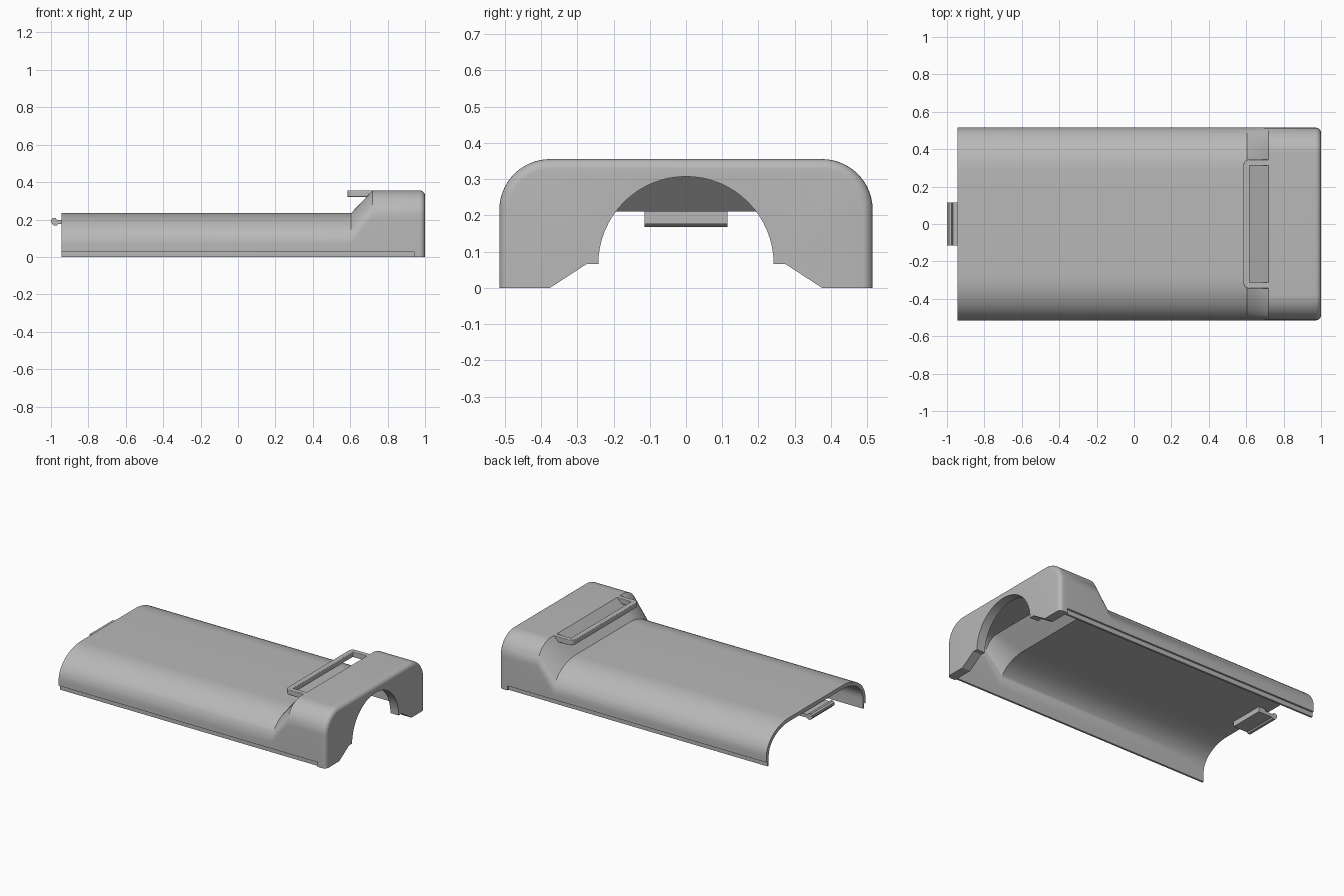
import bpy, bmesh, math

cube = bpy.data.objects.get("Cube")
if cube:
    bpy.data.objects.remove(cube, do_unlink=True)

# Single plastic colour
grey = bpy.data.materials.new("light grey plastic")
grey.use_nodes = True
GREY = (0.48, 0.48, 0.48, 1)
grey.diffuse_color = GREY
grey.node_tree.nodes["Principled BSDF"].inputs["Base Color"].default_value = GREY

HALF, THICK, LIP = 0.515, 0.025, 0.03
OPEN_X, SLOPE_X0, SLOPE_X1, WALL_X = -0.945, 0.605, 0.72, 0.94


def finish(name, bm, bevel=0):
    bmesh.ops.recalc_face_normals(bm, faces=bm.faces[:])
    mesh = bpy.data.meshes.new(name)
    bm.to_mesh(mesh)
    bm.free()
    mesh.materials.append(grey)
    ob = bpy.data.objects.new(name, mesh)
    bpy.context.collection.objects.link(ob)
    bpy.ops.object.select_all(action='DESELECT')
    ob.select_set(True)
    bpy.context.view_layer.objects.active = ob
    bpy.ops.object.shade_smooth_by_angle(angle=math.radians(30))
    if bevel:
        mod = ob.modifiers.new("rounded edges", 'BEVEL')
        mod.width, mod.segments = bevel, 3
        mod.limit_method = 'ANGLE'
    return ob


def loft(name, rings, caps=True, bevel=0):
    """Join closed rings of 3D points in order, with capped ends."""
    bm = bmesh.new()
    rows = [[bm.verts.new(p) for p in ring] for ring in rings]
    n = len(rows[0])
    for r, s in zip(rows, rows[1:]):
        for i in range(n):
            j = (i + 1) % n
            bm.faces.new((r[i], r[j], s[j], s[i]))
    if caps:
        bm.faces.new(rows[0])
        bm.faces.new(rows[-1])
    return finish(name, bm, bevel)


def arch(top, ry, rz, base, inset=0, steps=16):
    """Flat-topped arch with elliptical corners, from +y round to -y."""
    cy, cz = HALF - ry, top - rz
    half = [(HALF - inset, base)]
    for i in range(steps + 1):
        t = math.pi / 2 * i / steps
        half.append((cy + (ry - inset) * math.cos(t), cz + (rz - inset) * math.sin(t)))
    return half + [(-y, z) for y, z in reversed(half)]


def low(base, inset=0):
    return arch(0.235, 0.235, 0.17, base, inset)


def high(base, inset=0):
    return arch(0.355, 0.14, 0.14, base, inset)


# Hollow cover shell: low body, sloped shoulder, tall head
rings = []
for x, shape, shift in ((OPEN_X, low, 0), (SLOPE_X0, low, 0.012),
                        (SLOPE_X1, high, 0.012), (WALL_X, high, 0)):
    outer = [(x, y, z) for y, z in shape(LIP)]
    inner = [(x + shift, y, z) for y, z in shape(LIP, THICK)]
    rings.append(outer + inner[::-1])
loft("cover_shell", rings)

# End wall with arched opening and a rounded outer rim
ARCH_R, ARCH_Z = 0.242, 0.065
opening = [(-0.375, 0), (-0.275, ARCH_Z)]
for i in range(33):
    t = math.pi * (1 - i / 32)
    opening.append((ARCH_R * math.cos(t), ARCH_Z + ARCH_R * math.sin(t)))
opening += [(0.275, ARCH_Z), (0.375, 0)]
RIM = 0.028
steps = [(WALL_X, 0)]
for i in range(7):
    t = math.pi / 2 * i / 6
    steps.append((1 - RIM + RIM * math.sin(t), RIM * (1 - math.cos(t))))
loft("end_wall", [[(x, y, z) for y, z in high(0, inset) + opening] for x, inset in steps])

# Inset locating lips under both long edges
for side, label in ((1, "back"), (-1, "front")):
    section = [(0.49, 0), (0.503, 0), (0.503, LIP + 0.004), (0.49, LIP + 0.004)]
    loft(label + "_lip", [[(x, side * y, z) for y, z in section] for x in (OPEN_X, WALL_X)])

# U-shaped strap loop standing off the shoulder
X0, Y0, BAR, R = 0.585, 0.345, 0.033, 0.03


def loop_half(x0, y0, r):
    pts = [(SLOPE_X1 + 0.005, y0)]
    for i in range(7):
        t = math.pi / 2 * i / 6
        pts.append((x0 + r - r * math.sin(t), y0 - r + r * math.cos(t)))
    return pts


def loop_path(x0, y0, r):
    half = loop_half(x0, y0, r)
    return half + [(x, -y) for x, y in reversed(half)]


plan = loop_path(X0, Y0, R) + loop_path(X0 + BAR, Y0 - BAR, 0.004)[::-1]
loft("strap_loop", [[(x, y, z) for x, y in plan] for z in (0.32, 0.355)], bevel=0.006)

# Snap hook on the open end
hook = [(-0.86, 0.215), (-0.9, 0.215), (-0.915, 0.198), (-0.968, 0.198),
        (-0.975, 0.209), (-0.99, 0.209), (-1, 0.2), (-1, 0.185),
        (-0.985, 0.168), (-0.97, 0.168), (-0.96, 0.176), (-0.86, 0.176)]
loft("snap_hook", [[(x, y, z) for x, z in hook] for y in (-0.115, 0.115)])
